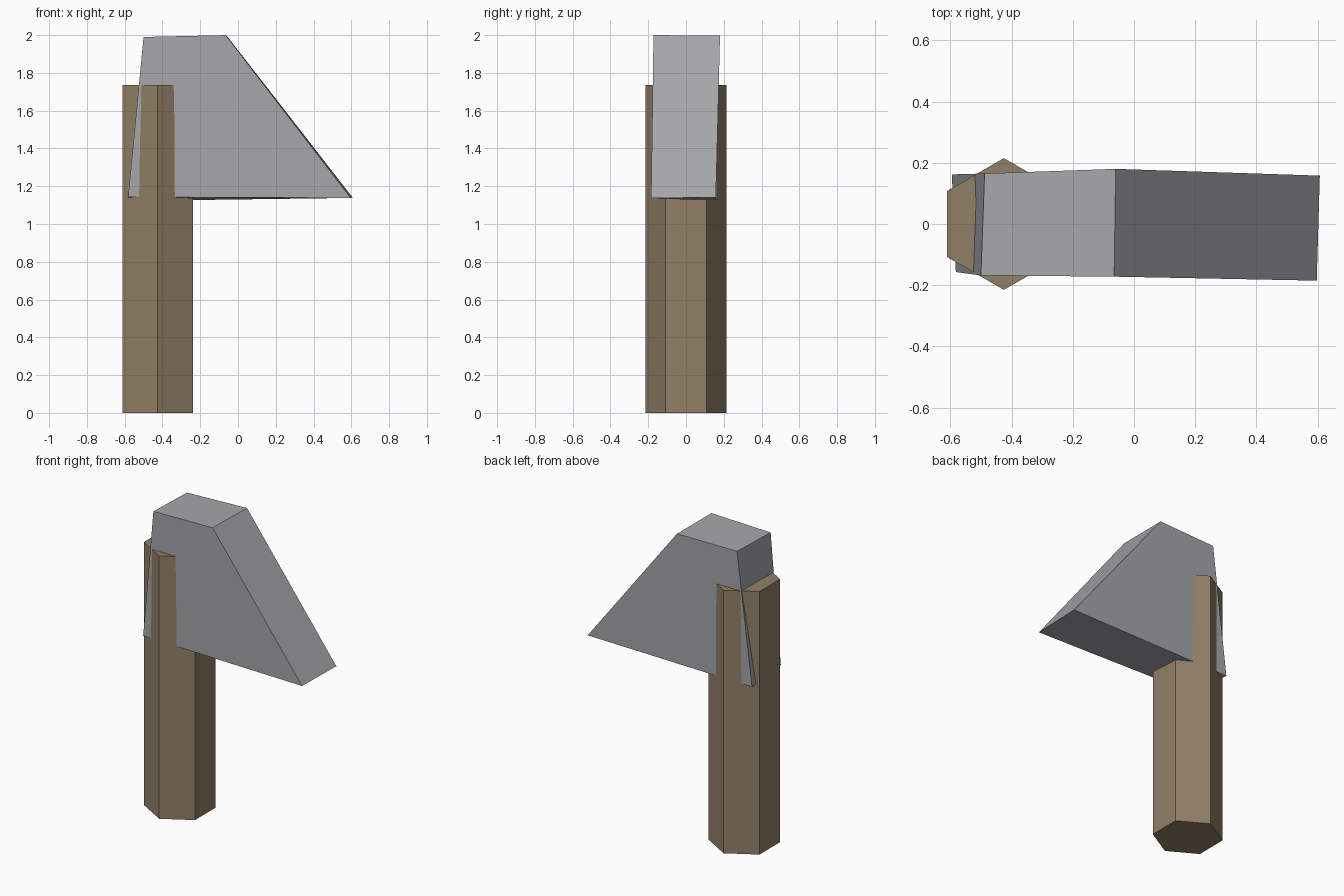
import bpy, bmesh, math

if "Cube" in bpy.data.objects:
    bpy.data.objects.remove(bpy.data.objects["Cube"])


def make_material(name, rgb):
    mat = bpy.data.materials.new(name)
    mat.diffuse_color = (*rgb, 1.0)
    mat.use_nodes = True
    mat.node_tree.nodes["Principled BSDF"].inputs["Base Color"].default_value = mat.diffuse_color
    return mat


def add_loft(name, loop_a, loop_b, mat=None):
    """Closed solid between two matching polygon loops."""
    bm = bmesh.new()
    a = [bm.verts.new(p) for p in loop_a]
    b = [bm.verts.new(p) for p in loop_b]
    n = len(a)
    bm.faces.new(a)
    bm.faces.new(b[::-1])
    for i in range(n):
        j = (i + 1) % n
        bm.faces.new((a[j], a[i], b[i], b[j]))
    bmesh.ops.recalc_face_normals(bm, faces=bm.faces)
    mesh = bpy.data.meshes.new(name)
    bm.to_mesh(mesh)
    bm.free()
    obj = bpy.data.objects.new(name, mesh)
    bpy.context.collection.objects.link(obj)
    if mat:
        mesh.materials.append(mat)
    return obj


# Handle: upright hexagonal post with corners on the y axis
def hexagon(z):
    return [(-0.425 + 0.215 * math.cos(math.radians(30 + 60 * i)),
             0.215 * math.sin(math.radians(30 + 60 * i)), z) for i in range(6)]


add_loft("handle", hexagon(0.0), hexagon(1.735),
         make_material("wood", (0.29, 0.215, 0.135)))

# Head: slightly uneven wedge, lofted between front and back profiles
front = [(-0.582, -0.157, 1.143), (0.597, -0.185, 1.138),
         (-0.065, -0.172, 2.0), (-0.500, -0.168, 1.99)]
back = [(-0.595, 0.162, 1.122), (0.607, 0.158, 1.140),
        (-0.060, 0.180, 1.997), (-0.488, 0.165, 1.99)]
add_loft("head", front, back, make_material("stone", (0.38, 0.39, 0.40)))
